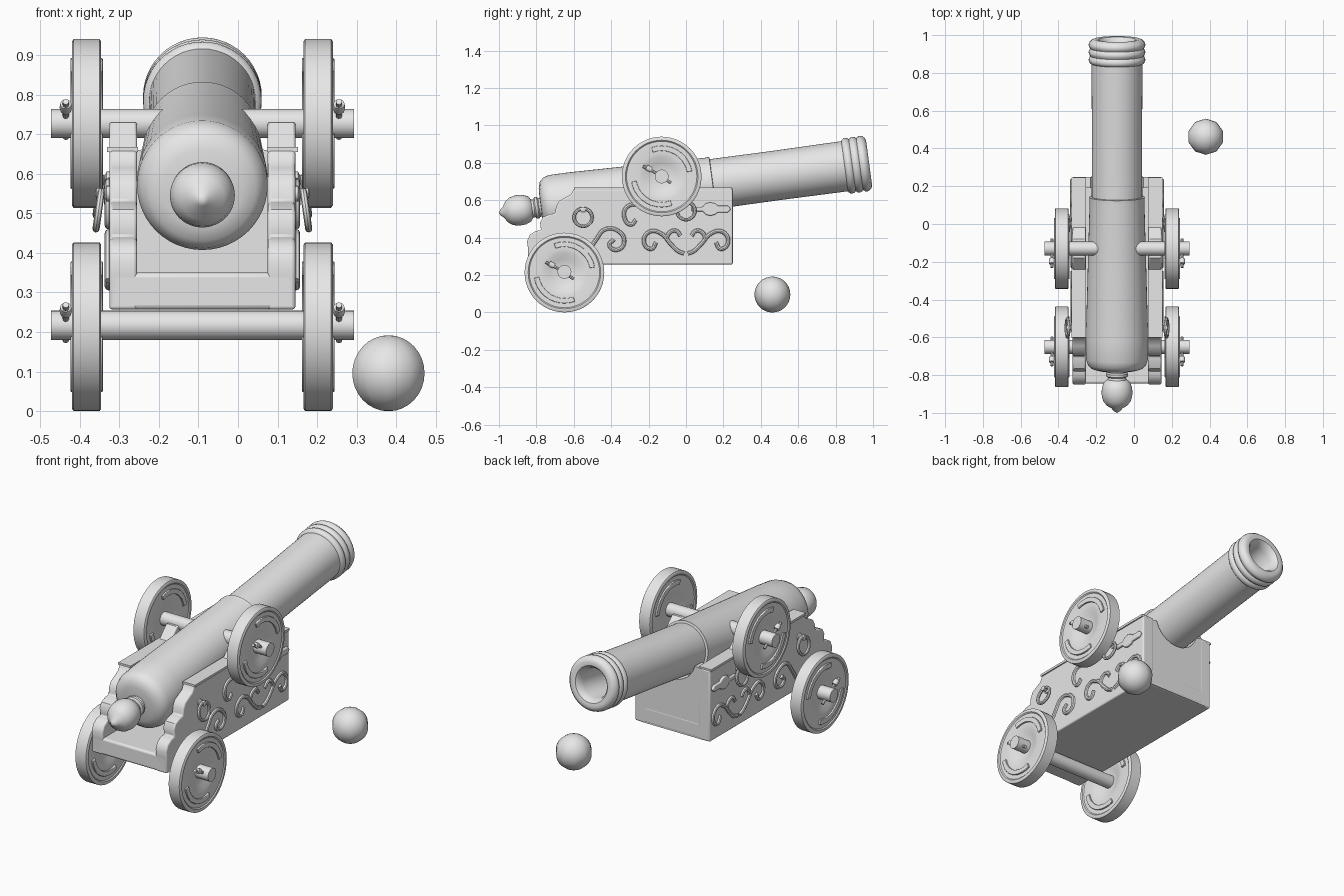
import bpy, bmesh, math
from mathutils import Vector

if "Cube" in bpy.data.objects:
    bpy.data.objects.remove(bpy.data.objects["Cube"])

CX = -0.09                      # centre line of the gun
iron = bpy.data.materials.new("plain_grey")
iron.diffuse_color = (0.8, 0.8, 0.8, 1)
iron.use_nodes = True
iron.node_tree.nodes["Principled BSDF"].inputs["Base Color"].default_value = iron.diffuse_color


def finish(ob, angle=38):
    ob.data.materials.clear()
    ob.data.materials.append(iron)
    bpy.ops.object.select_all(action='DESELECT')
    ob.select_set(True)
    bpy.context.view_layer.objects.active = ob
    bpy.ops.object.shade_smooth_by_angle(angle=math.radians(angle))
    return ob


def to_object(name, bm):
    bmesh.ops.remove_doubles(bm, verts=bm.verts, dist=1e-5)
    bmesh.ops.recalc_face_normals(bm, faces=bm.faces)
    me = bpy.data.meshes.new(name)
    bm.to_mesh(me)
    bm.free()
    ob = bpy.data.objects.new(name, me)
    bpy.context.collection.objects.link(ob)
    return ob


def lathe(name, profile, origin, direction, segs=40):
    """Spin (radius, distance) points round an axis."""
    bm = bmesh.new()
    rot = Vector((0, 0, 1)).rotation_difference(Vector(direction))
    rings = []
    for r, t in profile:
        rings.append([bm.verts.new(Vector(origin) + rot @ Vector(
            (r * math.cos(a), r * math.sin(a), t)))
            for a in (2 * math.pi * i / segs for i in range(segs))])
    for lo, hi in zip(rings, rings[1:]):
        for i in range(segs):
            j = (i + 1) % segs
            bm.faces.new((lo[i], lo[j], hi[j], hi[i]))
    return finish(to_object(name, bm))


def prism(name, pts, a, b, axis='x', bevel=0):
    """Extrude an outline: (y, z) along x, or (x, z) along y."""
    bm = bmesh.new()
    place = (lambda p, d: (d, p[0], p[1])) if axis == 'x' else (lambda p, d: (p[0], d, p[1]))
    lo = [bm.verts.new(place(p, a)) for p in pts]
    hi = [bm.verts.new(place(p, b)) for p in pts]
    bm.faces.new(lo)
    bm.faces.new(hi)
    for i in range(len(pts)):
        j = (i + 1) % len(pts)
        bm.faces.new((lo[i], lo[j], hi[j], hi[i]))
    ob = to_object(name, bm)
    if bevel:
        m = ob.modifiers.new("soft_edges", 'BEVEL')
        m.width, m.segments = bevel, 3
        m.limit_method, m.angle_limit = 'ANGLE', math.radians(50)
    return finish(ob)


def rect(a, b, c, d):
    return [(a, c), (b, c), (b, d), (a, d)]


def tube(name, pts, radius):
    """Smooth tapered tube through 3D points."""
    cu = bpy.data.curves.new(name, 'CURVE')
    cu.dimensions = '3D'
    cu.bevel_depth, cu.bevel_resolution = radius, 2
    cu.resolution_u, cu.use_fill_caps = 5, True
    sp = cu.splines.new('BEZIER')
    sp.bezier_points.add(len(pts) - 1)
    for bp, p in zip(sp.bezier_points, pts):
        bp.co = p
        bp.handle_left_type = bp.handle_right_type = 'AUTO'
    ob = bpy.data.objects.new(name, cu)
    bpy.context.collection.objects.link(ob)
    bpy.ops.object.select_all(action='DESELECT')
    ob.select_set(True)
    bpy.context.view_layer.objects.active = ob
    bpy.ops.object.convert(target='MESH')
    return finish(bpy.context.view_layer.objects.active)


# Barrel: knob, neck, breech, stepped tube, muzzle rings and bore
tilt = math.radians(7.7)
barrel = [(0, 0), (.015, .008), (.03, .025), (.055, .04), (.074, .065), (.082, .1),
          (.08, .135), (.068, .165), (.05, .178), (.048, .19), (.058, .197), (.058, .21),
          (.05, .217), (.05, .226), (.1, .228), (.135, .238), (.155, .258), (.165, .29),
          (.165, .4), (.145, 1.13), (.147, 1.153), (.134, 1.155), (.133, 1.5), (.135, 1.865)]
for t in (1.868, 1.908, 1.948):                       # three rounded rings
    barrel += [(.141, t), (.149, t + .009), (.15, t + .02), (.147, t + .031), (.14, t + .038)]
barrel += [(.135, 1.992), (.12, 1.997), (.1, 1.994), (.088, 1.98), (.08, 1.95), (.075, 1.75), (0, 1.74)]
lathe("barrel", barrel, (CX, -1, .532), (0, math.cos(tilt), math.sin(tilt)), 48)

# Cannon ball
lathe("cannon_ball", [(.096 * math.sin(math.pi * i / 16), -.096 * math.cos(math.pi * i / 16))
                      for i in range(17)], (.38, .462, .096), (0, 0, 1), 10)
ball = bpy.data.objects["cannon_ball"]
ball.rotation_euler[2] = math.radians(90)             # corners face front and back
ball.location = (.38 + .462, .462 - .38, 0)

# Carriage bed and the cradled front wall
prism("bed", rect(-.845, .25, .257, .35), CX - .232, CX + .232, bevel=.012)
cradle = [(CX + .145 * math.cos(a), .70 + .145 * math.sin(a))
          for a in (math.radians(195 + 15 * i) for i in range(11))]
prism("front_wall", [(CX - .2, .258), (CX - .2, .655)] + cradle +
      [(CX + .2, .655), (CX + .2, .258)], .19, .249, 'y')

cheek = [(.25, .257), (.25, .66), (-.6, .66), (-.615, .63), (-.645, .615), (-.68, .595),
         (-.695, .565), (-.70, .53), (-.73, .525), (-.765, .51), (-.78, .48), (-.775, .44),
         (-.805, .435), (-.835, .415), (-.85, .38), (-.845, .345), (-.845, .257)]
scroll_rear = [(-.52, .33), (-.48, .39), (-.435, .443), (-.366, .438), (-.33, .38),
               (-.366, .335), (-.41, .36), (-.385, .39)]
scroll_mid = [(-.16, .375), (-.185, .34), (-.225, .375), (-.195, .432), (-.13, .42),
              (-.085, .37), (-.04, .327), (-.01, .315)]
leaf = [(-.105, .395), (-.085, .43), (-.05, .435), (-.03, .41)]
hook = [(-.25, .58), (-.315, .565), (-.33, .51), (-.295, .47), (-.268, .495)]
band_top = [(.03, .012), (.09, .012), (.105, .03), (.13, .036), (.155, .03), (.17, .018), (.225, .018), (.24, 0)]
band = [(y, .553 + h) for y, h in band_top] + [(y, .553 - h) for y, h in reversed(band_top[:-1])]

wheel_half = [(0, .008), (.045, .01), (.075, .018), (.105, .029), (.125, .032), (.188, .032),
              (.194, .037), (.207, .037), (.213, .033)]
wheel = [(r, -t) for r, t in wheel_half] + [(r, t) for r, t in reversed(wheel_half)]

for s, side in ((-1, "left"), (1, "right")):
    def X(d):
        return CX + s * d

    # Cheek plate with top trim and axle saddle
    prism(f"cheek_{side}", cheek, X(.165), X(.235), bevel=.008)
    prism(f"cheek_trim_{side}", rect(-.6, .247, .655, .668), X(.163), X(.241))
    prism(f"axle_saddle_{side}", [(-.25, .66), (-.22, .69), (-.18, .73), (-.08, .73),
                                  (-.04, .69), (-.01, .66)], X(.165), X(.235), bevel=.006)

    # Relief scrolls and band
    flip = [(-y, z) for y, z in scroll_mid]
    flip_leaf = [(-y, z) for y, z in leaf]
    for n, path in enumerate((scroll_rear, scroll_mid, flip, leaf, flip_leaf, hook)):
        tube(f"scroll_{n}_{side}", [(X(.236), y, z) for y, z in path], .011)
    prism(f"band_{side}", band, X(.23), X(.248), bevel=.005)

    # Hanging rings on bolts
    for n, (y, z) in enumerate(((-.55, .55), (0, .585))):
        lathe(f"ring_bolt_{n}_{side}", [(0, 0), (.02, 0), (.02, .012), (.012, .016), (.014, .038), (0, .042)],
              (X(.23), y, z), (s, 0, 0), 16)
        bpy.ops.mesh.primitive_torus_add(
            major_radius=.048, minor_radius=.009, major_segments=28, minor_segments=8,
            location=(X(.262), y, z - .042), rotation=(0, math.radians(90 - 8 * s), 0))
        ring = bpy.context.object
        ring.name = f"ring_{n}_{side}"
        finish(ring)

    # Wheels with raised arcs on both faces, and a linch pin
    for pos, wy, wz in (("upper", -.13, .727), ("lower", -.65, .2135)):
        lathe(f"{pos}_wheel_{side}", wheel, (X(.2925), wy, wz), (1, 0, 0), 48)
        for n, start in enumerate((10, 190)):
            ang = [math.radians(start + 10 * i) for i in range(11)]
            arc = [(wy + r * math.cos(a), wz + r * math.sin(a))
                   for r, seq in ((.165, ang), (.137, ang[::-1])) for a in seq]
            prism(f"{pos}_wheel_arc_{n}_{side}", arc, X(.2515), X(.3335), bevel=.003)
        pin = [(X(.345), wy - .1, wz + .055), (X(.345), wy - .03, wz + .018), (X(.345), wy + .05, wz - .035)]
        tube(f"{pos}_linch_pin_{side}", pin, .008)
        lathe(f"{pos}_pin_head_{side}", [(0, 0), (.014, 0), (.016, .012), (.014, .03), (0, .034)],
              (X(.345), wy - .055, wz + .034), (0, -.85, .5), 12)

# Axles
for pos, y, z in (("upper", -.13, .727), ("lower", -.65, .217)):
    lathe(f"{pos}_axle", [(0, -.383), (.037, -.383), (.037, .383), (0, .383)], (CX, y, z), (1, 0, 0), 24)
